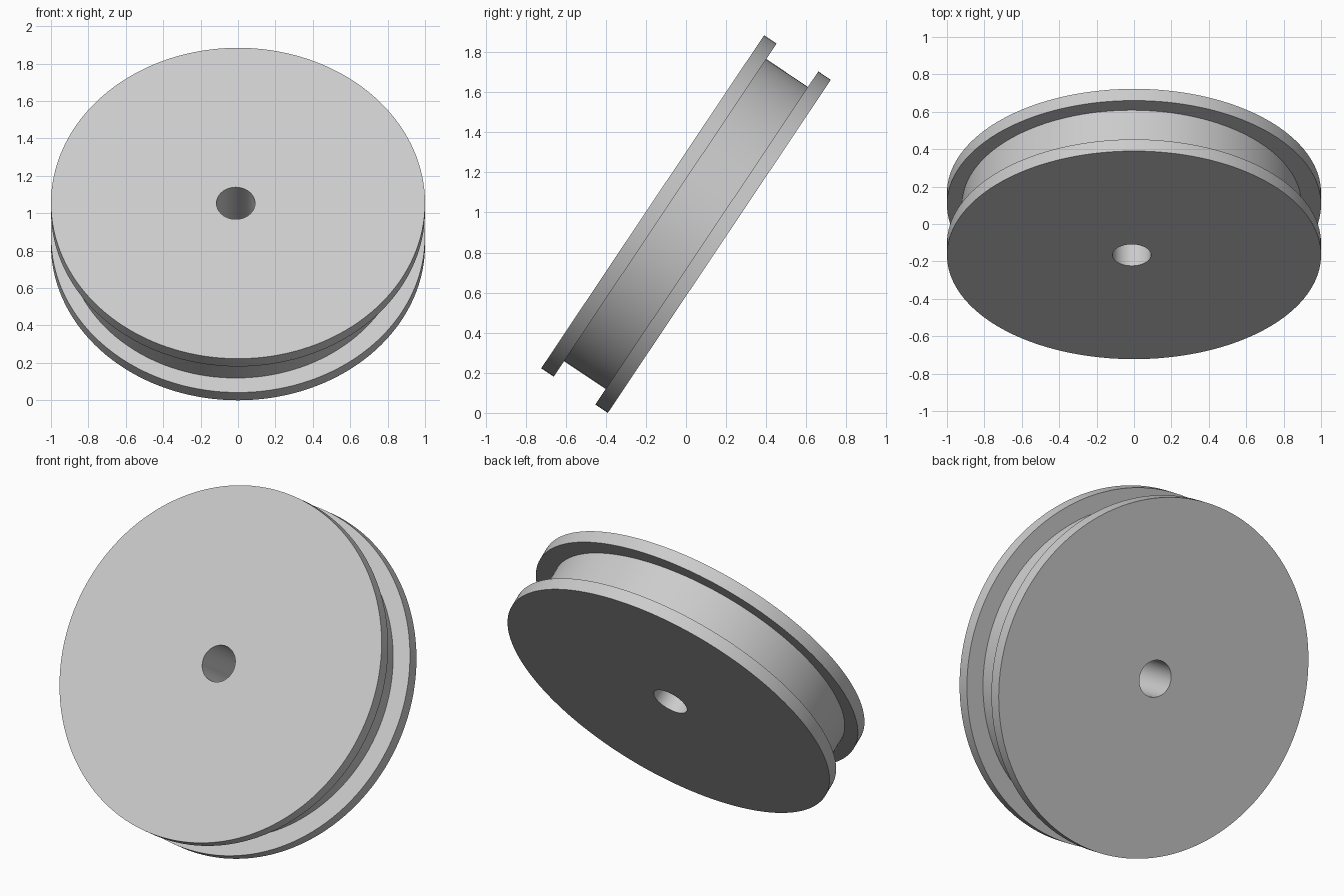
import bpy
import bmesh
import math
from mathutils import Matrix, Vector

cube = bpy.data.objects.get("Cube")
if cube:
    bpy.data.objects.remove(cube, do_unlink=True)

SEGMENTS = 144
TILT = math.radians(56.2)     # lean of the wheel face from horizontal
RIM, HUB, BORE = 1.0, 0.907, 0.103
HALF, GROOVE = 0.2, 0.125     # half width of wheel and of groove
SHIFT = -0.012                # groove and bore sit slightly off centre

grey = bpy.data.materials.new("light grey")
grey.use_nodes = True
colour = (0.6, 0.6, 0.6, 1)
grey.diffuse_color = colour
grey.node_tree.nodes["Principled BSDF"].inputs["Base Color"].default_value = colour

# Closed loop of rings: radius, axial position, sideways offset
rings = [
    (BORE, HALF, SHIFT), (RIM, HALF, 0), (RIM, GROOVE, 0), (HUB, GROOVE, SHIFT),
    (HUB, -GROOVE, SHIFT), (RIM, -GROOVE, 0), (RIM, -HALF, 0), (BORE, -HALF, SHIFT),
]


def ring(bm, radius, z, shift):
    angles = [2 * math.pi * i / SEGMENTS for i in range(SEGMENTS)]
    return [bm.verts.new((shift + radius * math.cos(a), radius * math.sin(a), z))
            for a in angles]


# Grooved wheel with a through bore
bm = bmesh.new()
loops = [ring(bm, *r) for r in rings]
for k, a in enumerate(loops):
    b = loops[(k + 1) % len(loops)]
    for i in range(SEGMENTS):
        j = (i + 1) % SEGMENTS
        bm.faces.new((a[i], a[j], b[j], b[i]))
bmesh.ops.recalc_face_normals(bm, faces=bm.faces)

# Lean the wheel back and rest it on the ground
height = RIM * math.sin(TILT) + HALF * math.cos(TILT)
bm.transform(Matrix.Translation(Vector((0, 0, height))) @ Matrix.Rotation(TILT, 4, "X"))

mesh = bpy.data.meshes.new("grooved_wheel")
bm.to_mesh(mesh)
bm.free()
mesh.materials.append(grey)
wheel = bpy.data.objects.new("grooved_wheel", mesh)
bpy.context.collection.objects.link(wheel)

bpy.ops.object.select_all(action="DESELECT")
wheel.select_set(True)
bpy.context.view_layer.objects.active = wheel
bpy.ops.object.shade_smooth_by_angle(angle=math.radians(30))
